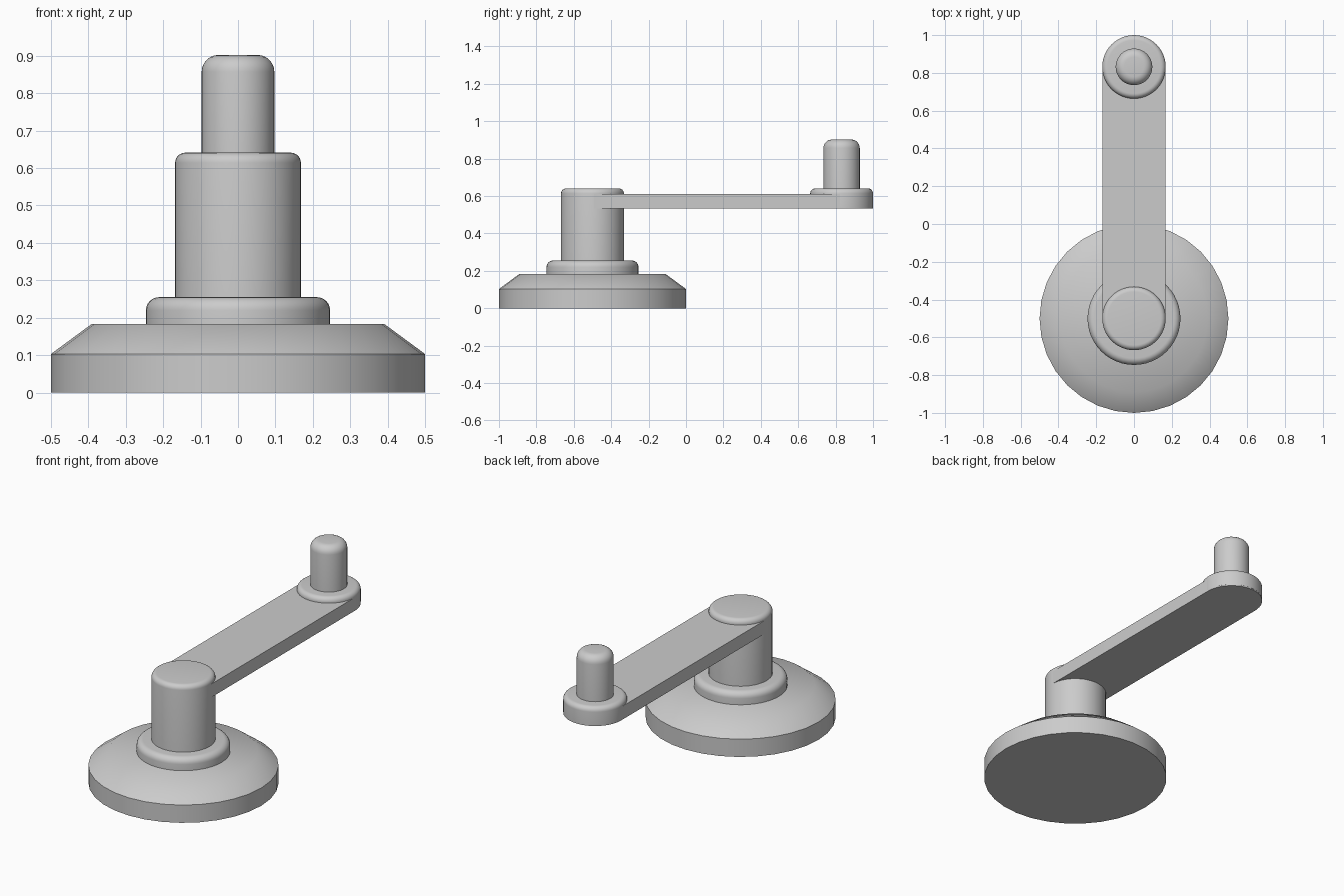
import bpy, bmesh
from math import sin, cos, pi, radians

if "Cube" in bpy.data.objects:
    bpy.data.objects.remove(bpy.data.objects["Cube"])

BASE_Y, KNOB_Y = -0.5, 0.832
WIDTH = 0.168


def finish(name, bm, y):
    bmesh.ops.recalc_face_normals(bm, faces=bm.faces)
    mesh = bpy.data.meshes.new(name)
    bm.to_mesh(mesh)
    bm.free()
    ob = bpy.data.objects.new(name, mesh)
    bpy.context.collection.objects.link(ob)
    ob.location.y = y
    bpy.ops.object.select_all(action='DESELECT')
    ob.select_set(True)
    bpy.context.view_layer.objects.active = ob
    bpy.ops.object.shade_smooth_by_angle(angle=radians(40))
    return ob


def turned(name, profile, y, sides=48):
    # Stack of rings following (radius, height) points, capped at both ends
    bm = bmesh.new()
    rings = [[bm.verts.new((r * cos(2 * pi * i / sides), r * sin(2 * pi * i / sides), z))
              for i in range(sides)] for r, z in profile]
    for a, b in zip(rings, rings[1:]):
        for i in range(sides):
            j = (i + 1) % sides
            bm.faces.new((a[i], a[j], b[j], b[i]))
    bm.faces.new(rings[0])
    bm.faces.new(rings[-1])
    return finish(name, bm, y)


def rounded(r, z0, z1, fillet, steps=6):
    # Cylinder profile with a rounded top edge
    arc = [(r - fillet + fillet * cos(pi / 2 * k / steps),
            z1 - fillet + fillet * sin(pi / 2 * k / steps)) for k in range(steps + 1)]
    return [(r, z0)] + arc


# Base foot, collar and upright post
turned("base", [(0.5, 0), (0.5, 0.103), (0.39, 0.184)], BASE_Y, 32)
turned("collar", rounded(0.246, 0.17, 0.255, 0.035), BASE_Y)
turned("post", rounded(WIDTH, 0.17, 0.641, 0.027), BASE_Y)

# Flat arm with a round far end
bm = bmesh.new()
w = WIDTH - 0.0005
outline = [(-w, BASE_Y - KNOB_Y), (w, BASE_Y - KNOB_Y)]
outline += [(w * cos(pi * k / 24), w * sin(pi * k / 24)) for k in range(25)]
face = bm.faces.new([bm.verts.new((x, y, 0.533)) for x, y in outline])
top = bmesh.ops.extrude_face_region(bm, geom=[face])["geom"]
bmesh.ops.translate(bm, vec=(0, 0, 0.077), verts=[v for v in top if isinstance(v, bmesh.types.BMVert)])
finish("arm", bm, KNOB_Y)

# Seat disc and knob at the end of the arm
turned("knob_seat", rounded(WIDTH, 0.54, 0.641, 0.027), KNOB_Y)
turned("knob", rounded(0.097, 0.62, 0.902, 0.045), KNOB_Y)
